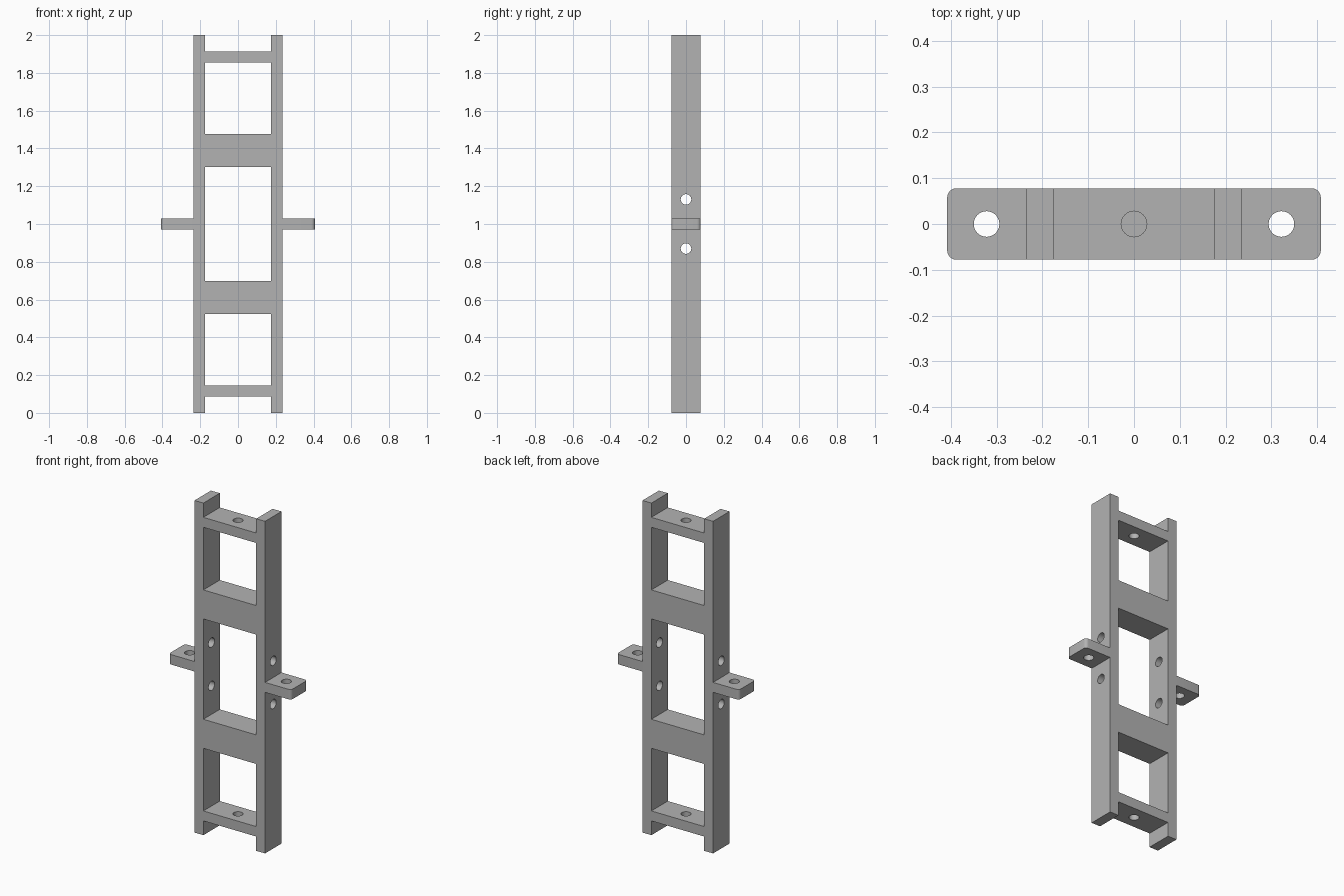
import bpy
import bmesh
from math import radians
from mathutils import Matrix

cube = bpy.data.objects.get("Cube")
if cube:
    bpy.data.objects.remove(cube, do_unlink=True)

DEPTH = 0.156      # front to back
RAIL_IN = 0.176    # inner face of the side rails
RAIL_OUT = 0.235   # outer face of the side rails
TAB_END = 0.408
HOLE_R = 0.028

grey = bpy.data.materials.new("plain grey")
grey.use_nodes = True
grey.diffuse_color = (0.45, 0.45, 0.45, 1)
grey.node_tree.nodes["Principled BSDF"].inputs["Base Color"].default_value = grey.diffuse_color


def make_object(name, bm):
    mesh = bpy.data.meshes.new(name)
    bm.to_mesh(mesh)
    bm.free()
    mesh.materials.append(grey)
    obj = bpy.data.objects.new(name, mesh)
    bpy.context.collection.objects.link(obj)
    return obj


def box(name, width, depth, z0, z1, round_corners=0):
    bm = bmesh.new()
    place = Matrix.Translation((0, 0, (z0 + z1) / 2)) @ Matrix.Diagonal((width, depth, z1 - z0, 1))
    bmesh.ops.create_cube(bm, size=1, matrix=place)
    if round_corners:
        upright = [e for e in bm.edges if abs(e.verts[0].co.z - e.verts[1].co.z) > 0.01]
        bmesh.ops.bevel(bm, geom=upright, offset=round_corners, segments=6,
                        profile=0.5, affect='EDGES')
    return make_object(name, bm)


def drill(name, location, length, along_x=False):
    bm = bmesh.new()
    place = Matrix.Translation(location)
    if along_x:
        place = place @ Matrix.Rotation(radians(90), 4, 'Y')
    bmesh.ops.create_cone(bm, cap_ends=True, segments=32, radius1=HOLE_R,
                          radius2=HOLE_R, depth=length, matrix=place)
    return make_object(name, bm)


def combine(target, tool, operation):
    mod = target.modifiers.new(tool.name, 'BOOLEAN')
    mod.object = tool
    mod.operation = operation
    mod.solver = 'EXACT'
    bpy.context.view_layer.objects.active = target
    bpy.ops.object.modifier_apply(modifier=mod.name)
    bpy.data.objects.remove(tool, do_unlink=True)


# Slab for the rails and rungs, crossed by the bar that forms both side tabs
frame = box("ladder_frame", RAIL_OUT * 2, DEPTH, 0, 2)
combine(frame, box("side_tabs", TAB_END * 2, DEPTH, 0.97, 1.03, 0.02), 'UNION')

# Openings between the rungs, and the notches at both ends
for z0, z1 in ((-0.1, 0.086), (0.146, 0.523), (0.698, 1.302),
               (1.477, 1.854), (1.914, 2.1)):
    combine(frame, box("opening", RAIL_IN * 2, DEPTH * 2, z0, z1), 'DIFFERENCE')

# Bolt holes through the end rungs, the tabs and the rails
for z in (0.116, 1.884):
    combine(frame, drill("rung_hole", (0, 0, z), 0.2), 'DIFFERENCE')
for x in (-0.322, 0.322):
    combine(frame, drill("tab_hole", (x, 0, 1), 0.2), 'DIFFERENCE')
for z in (0.87, 1.13):
    combine(frame, drill("rail_hole", (0, 0, z), 1, along_x=True), 'DIFFERENCE')

bpy.ops.object.select_all(action='DESELECT')
frame.select_set(True)
bpy.context.view_layer.objects.active = frame
bpy.ops.object.shade_smooth_by_angle(angle=radians(30))
